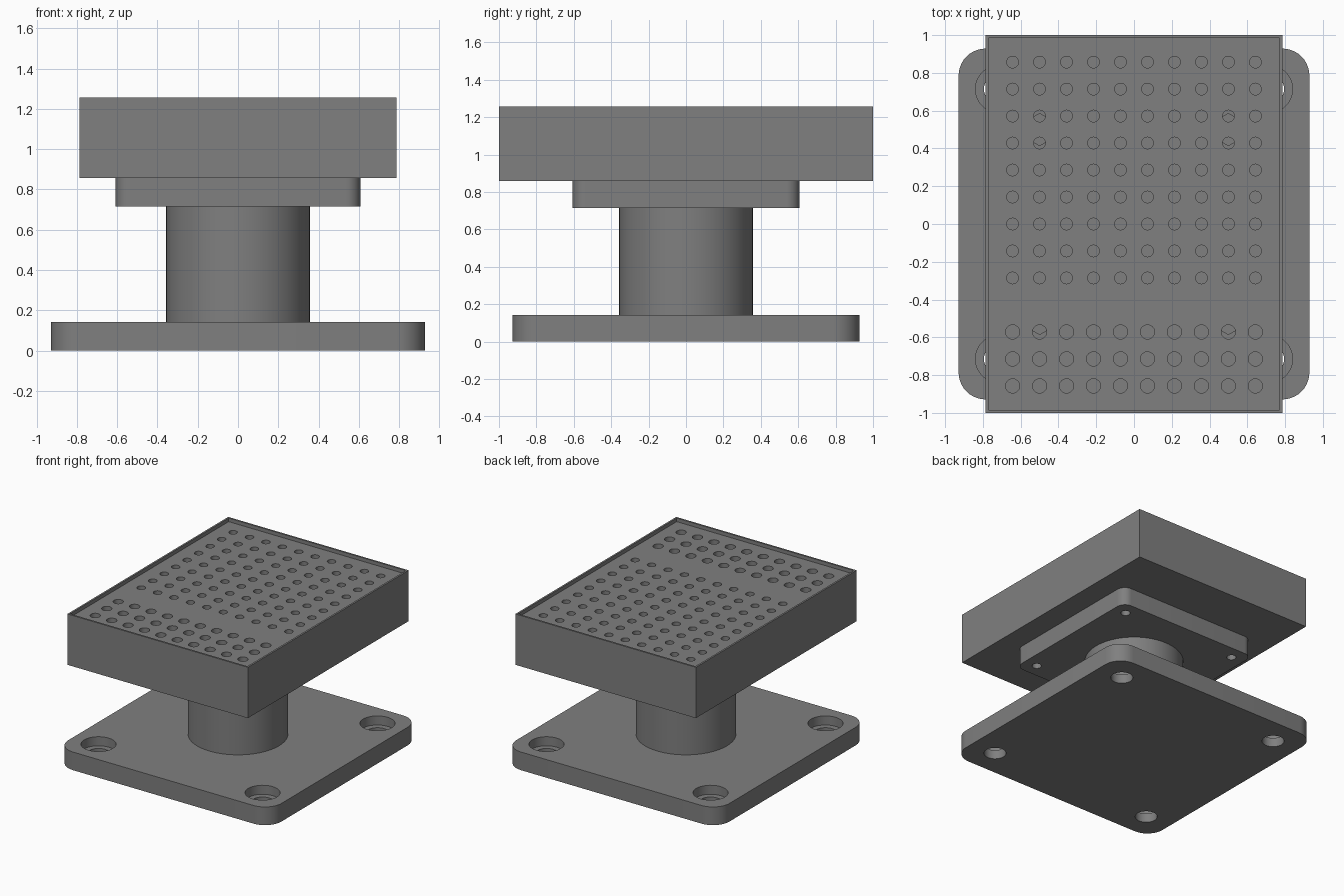
import bpy
import bmesh
import math
from mathutils import Matrix

U = 1 / 14  # design unit

cube = bpy.data.objects.get("Cube")
if cube:
    bpy.data.objects.remove(cube, do_unlink=True)

grey = bpy.data.materials.new("plain_grey")
grey.use_nodes = True
colour = (0.214, 0.214, 0.214, 1)
grey.diffuse_color = colour
grey.node_tree.nodes["Principled BSDF"].inputs["Base Color"].default_value = colour


def finish(name, bm):
    mesh = bpy.data.meshes.new(name)
    bm.to_mesh(mesh)
    bm.free()
    mesh.materials.append(grey)
    obj = bpy.data.objects.new(name, mesh)
    bpy.context.collection.objects.link(obj)
    return obj


def slab(name, sx, sy, z0, z1, radius=0):
    """Box with optionally rounded vertical corners."""
    bm = bmesh.new()
    size = Matrix.Diagonal((sx, sy, z1 - z0, 1))
    bmesh.ops.create_cube(bm, size=1, matrix=Matrix.Translation((0, 0, (z0 + z1) / 2)) @ size)
    if radius:
        upright = [e for e in bm.edges if abs(e.verts[0].co.z - e.verts[1].co.z) > 0.01]
        bmesh.ops.bevel(bm, geom=upright, offset=radius, segments=10, profile=0.5, affect='EDGES')
    return finish(name, bm)


def rods(name, points, radius, z0, z1, sides=32, turn=0):
    """Upright cylinders at every listed point, in one mesh."""
    bm = bmesh.new()
    for x, y in points:
        place = Matrix.Translation((x, y, (z0 + z1) / 2)) @ Matrix.Rotation(turn, 4, 'Z')
        bmesh.ops.create_cone(bm, cap_ends=True, segments=sides, radius1=radius,
                              radius2=radius, depth=z1 - z0, matrix=place)
    return finish(name, bm)


def cut(target, cutter):
    mod = target.modifiers.new("cut", 'BOOLEAN')
    mod.operation = 'DIFFERENCE'
    mod.solver = 'EXACT'
    mod.object = cutter
    bpy.ops.object.select_all(action='DESELECT')
    bpy.context.view_layer.objects.active = target
    target.select_set(True)
    bpy.ops.object.modifier_apply(modifier=mod.name)
    bpy.data.objects.remove(cutter, do_unlink=True)


def corners(d):
    return [(sx * d, sy * d) for sx in (-1, 1) for sy in (-1, 1)]


BASE_TOP, COLUMN_TOP, PLATE_TOP, BLOCK_TOP = 2 * U, 10 * U, 12 * U, 17.6 * U
FLOOR = BLOCK_TOP - 0.028

# Base plate with counterbored corner holes
base = slab("base_plate", 26 * U, 26 * U, 0, BASE_TOP, 2 * U)
cut(base, rods("bolt_holes", corners(10 * U), 0.08, -0.1, 0.3))
cut(base, rods("counterbores", corners(10 * U), 0.125, U, 0.3, 48))

# Round column
column = rods("column", [(0, 0)], 5 * U, BASE_TOP, COLUMN_TOP, 96)

# Mounting plate with small screw holes
plate = slab("mounting_plate", 17 * U, 17 * U, COLUMN_TOP, PLATE_TOP, U)
cut(plate, rods("screw_holes", corners(7 * U), 0.034, 0.6, 1.0))

# Holder block with a thin raised rim
block = slab("holder_block", 22 * U, 28 * U, PLATE_TOP, BLOCK_TOP)
cut(block, slab("rim_recess", 21.6 * U, 27.6 * U, FLOOR, 1.5))

# Hexagonal nut pockets inside the block
cut(block, rods("nut_pockets", corners(7 * U), 0.085, PLATE_TOP - 0.05, 0.98, 6))

# Grid of holes: nine narrow rows and three wide rows
columns = [(2 * i - 9) * U for i in range(10)]
narrow = [(x, 2 * j * U) for x in columns for j in range(-2, 7)]
wide = [(x, -2 * j * U) for x in columns for j in (4, 5, 6)]
cut(block, rods("narrow_holes", narrow, 0.031, 0.95, 1.4, 24))
cut(block, rods("wide_holes", wide, 0.0375, 0.95, 1.4, 24))

for obj in (base, column, plate, block):
    bpy.ops.object.select_all(action='DESELECT')
    bpy.context.view_layer.objects.active = obj
    obj.select_set(True)
    bpy.ops.object.shade_smooth_by_angle(angle=math.radians(30))
